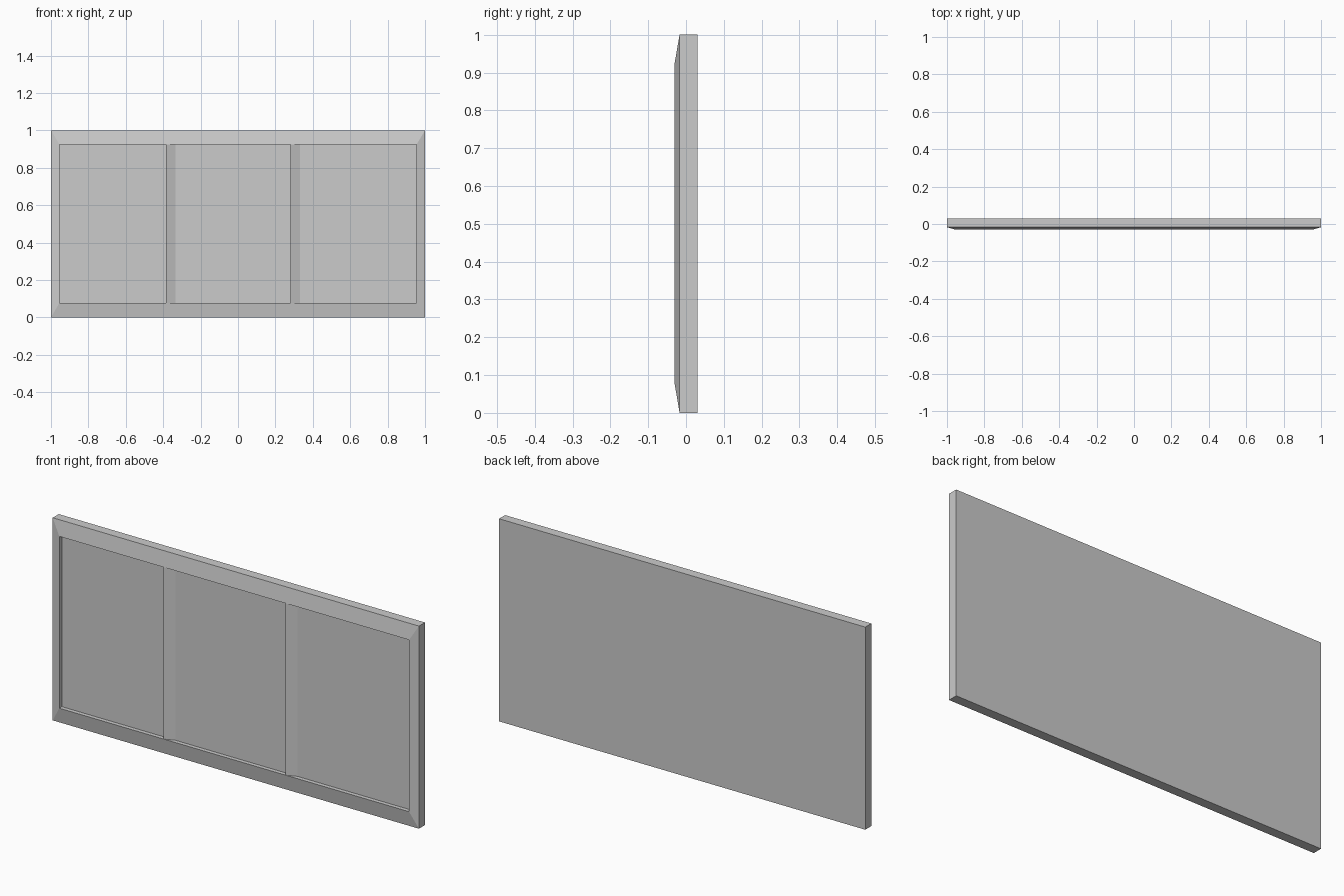
import bpy
import bmesh

if "Cube" in bpy.data.objects:
    bpy.data.objects.remove(bpy.data.objects["Cube"])

BACK, EDGE, FRONT, FLOOR = 0.03, -0.017, -0.03, -0.01


def make_object(name, bm):
    bmesh.ops.recalc_face_normals(bm, faces=bm.faces)
    mesh = bpy.data.meshes.new(name)
    bm.to_mesh(mesh)
    bm.free()
    obj = bpy.data.objects.new(name, mesh)
    bpy.context.collection.objects.link(obj)
    return obj


def ring(bm, x, z0, z1, y):
    return [bm.verts.new(p) for p in ((-x, y, z0), (x, y, z0), (x, y, z1), (-x, y, z1))]


def bridge(bm, a, b):
    for i in range(len(a)):
        j = (i + 1) % len(a)
        bm.faces.new((a[i], a[j], b[j], b[i]))


# Panel body: flat back, sloping mitred border and a shallow recess
bm = bmesh.new()
loops = [ring(bm, 1.0, 0.0, 1.0, BACK),
         ring(bm, 1.0, 0.0, 1.0, EDGE),
         ring(bm, 0.955, 0.077, 0.925, FRONT),
         ring(bm, 0.955, 0.077, 0.925, FLOOR)]
for a, b in zip(loops, loops[1:]):
    bridge(bm, a, b)
bm.faces.new(loops[0])
bm.faces.new(loops[-1])
make_object("framed_panel", bm)


# Dividers: upright wedges, steep on the left and sloping down to the right
def divider(name, x):
    bm = bmesh.new()
    profile = ((x, FLOOR), (x, FRONT), (x + 0.05, FLOOR))
    low, high = ([bm.verts.new((px, py, z)) for px, py in profile] for z in (0.077, 0.925))
    bridge(bm, low, high)
    bm.faces.new(low)
    bm.faces.new(high)
    make_object(name, bm)


divider("left_divider", -0.385)
divider("right_divider", 0.281)
